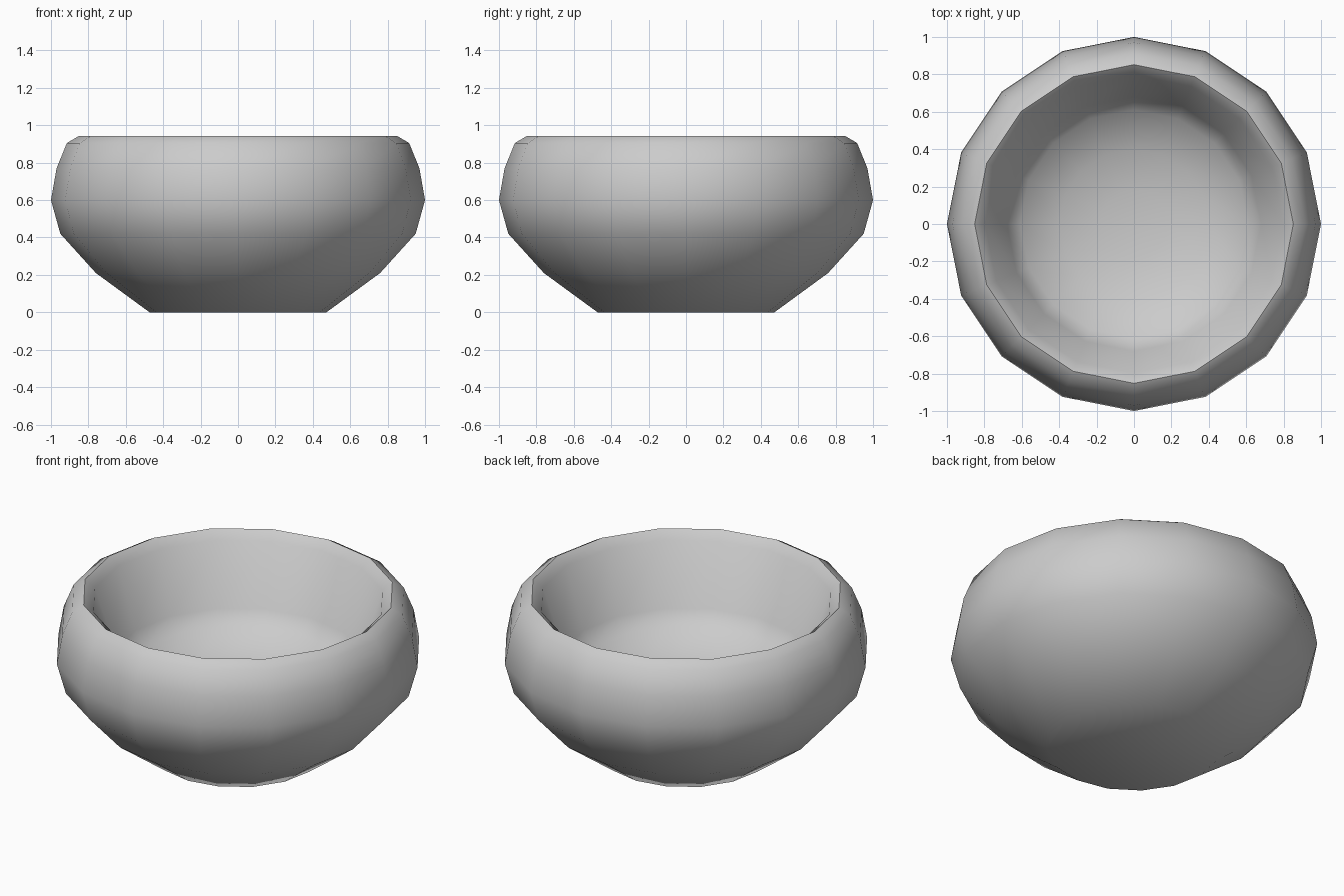
import bpy, bmesh, math

if "Cube" in bpy.data.objects:
    bpy.data.objects.remove(bpy.data.objects["Cube"])

SIDES = 16

# radius/height profile: outer wall, bevelled rim, inner wall
OUTER = [(0.473, 0), (0.76, 0.21), (0.95, 0.42), (1.0, 0.60), (0.97, 0.77), (0.915, 0.905)]
RIM = [(0.852, 0.942)]
INNER = [(0.797, 0.895), (0.68, 0.54), (0.61, 0.46), (0.40, 0.37), (0.18, 0.33)]


def lathe(name, profile, sides):
    bm = bmesh.new()
    rings = []
    for r, z in profile:
        rings.append([bm.verts.new((r * math.cos(2 * math.pi * i / sides),
                                    r * math.sin(2 * math.pi * i / sides), z))
                      for i in range(sides)])
    for a, b in zip(rings, rings[1:]):
        for i in range(sides):
            j = (i + 1) % sides
            bm.faces.new((a[i], a[j], b[j], b[i]))
    # closed base and inside floor
    bm.faces.new(rings[0][::-1])
    bm.faces.new(rings[-1])
    mesh = bpy.data.meshes.new(name)
    bm.to_mesh(mesh)
    bm.free()
    obj = bpy.data.objects.new(name, mesh)
    bpy.context.collection.objects.link(obj)
    return obj


bowl = lathe("bowl", OUTER + RIM + INNER, SIDES)

# smooth walls with crisp rim and base edges
bpy.context.view_layer.objects.active = bowl
bowl.select_set(True)
bpy.ops.object.shade_smooth_by_angle(angle=math.radians(45))
